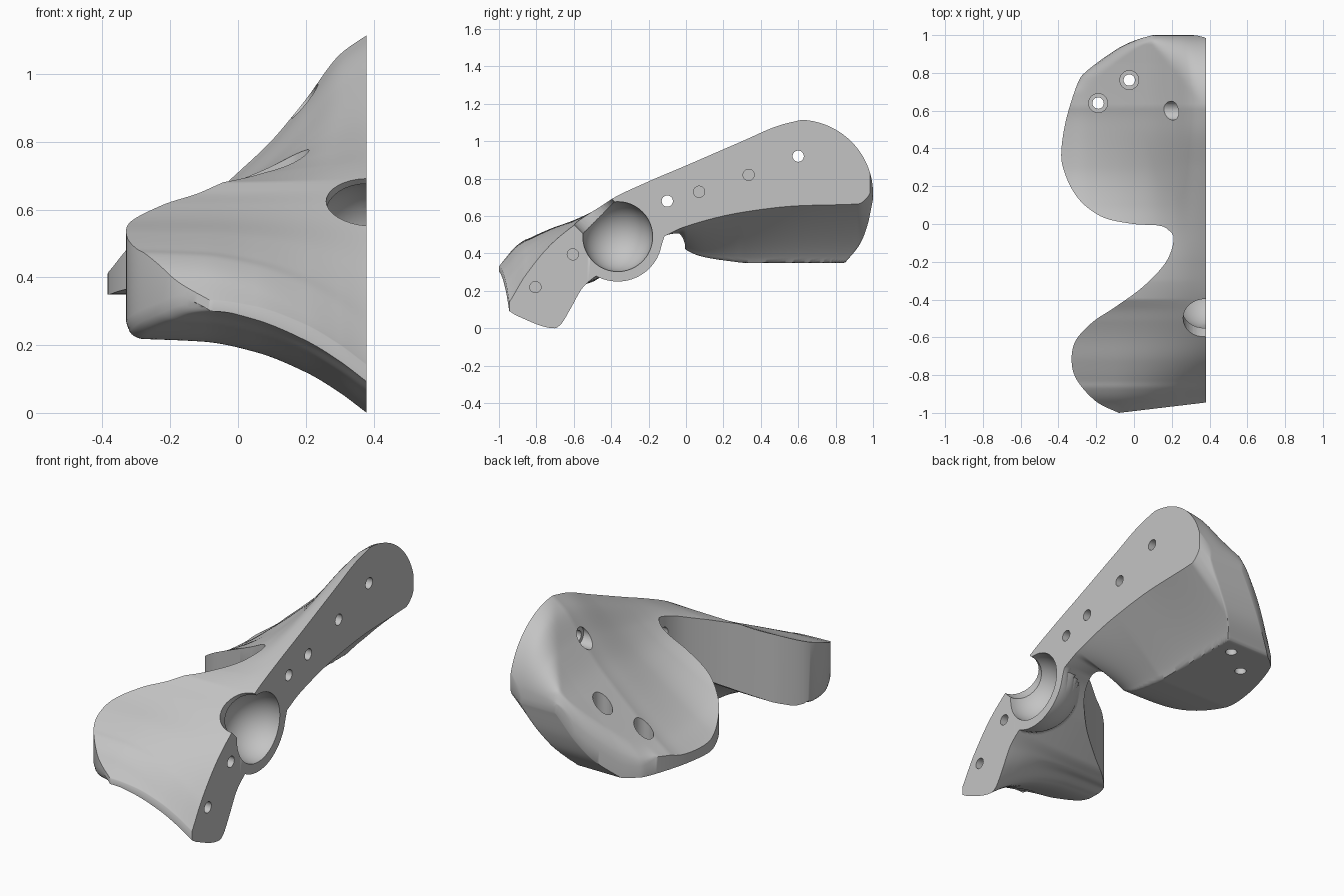
import bpy, bmesh, math
from mathutils import Vector

cube = bpy.data.objects.get("Cube")
if cube:
    bpy.data.objects.remove(cube)

FACE = 0.38      # flat mating face
COLS = 64        # columns from outline to mating face
BALL = Vector((FACE, -0.365, 0.49))


def clamp(v, lo=0.0, hi=1.0):
    return max(lo, min(hi, v))


def curve(*pts):
    """Smooth monotone interpolation through a few points."""
    n = len(pts)
    s = [(pts[i + 1][1] - pts[i][1]) / (pts[i + 1][0] - pts[i][0]) for i in range(n - 1)]
    m = [s[0]] + [2 * a * b / (a + b) if a * b > 0 else 0 for a, b in zip(s, s[1:])] + [s[-1]]

    def f(x):
        x = clamp(x, pts[0][0], pts[-1][0])
        i = next(k for k in range(n - 1) if x <= pts[k + 1][0])
        h = pts[i + 1][0] - pts[i][0]
        t = (x - pts[i][0]) / h
        return ((2*t**3 - 3*t*t + 1) * pts[i][1] + (t**3 - 2*t*t + t) * h * m[i]
                + (3*t*t - 2*t**3) * pts[i + 1][1] + (t**3 - t*t) * h * m[i + 1])
    return f


def quarter_round(d, radius):
    """Drop of a rounded edge at distance d from the rim."""
    return radius * (1 - math.sqrt(1 - (1 - clamp(d / radius)) ** 2))


# Profile of the mating face
spine_top = curve((-1, .07), (-.945, .14), (-.86, .28), (-.72, .45), (-.6, .55), (-.4, .69),
                  (-.2, .785), (0, .87), (.3, 1.0), (.5, 1.085), (.62, 1.115))
spine_bottom = curve((-1, .12), (-.95, .095), (-.9, .065), (-.7, 0), (-.67, .02), (-.62, .1),
                     (-.55, .22), (-.48, .28), (-.3, .4), (-.12, .49), (0, .545), (.3, .62),
                     (.6, .655), (.92, .665), (.97, .7), (1, .76))
# Crosswise shapes of the rear wing and the front wing
rear_cross = curve((-.385, .43), (-.33, .47), (-.25, .525), (-.1, .645), (0, .73), (.1, .82),
                   (.2, .935), (.3, 1.06), (FACE, 1.115))
front_arch = curve((-.33, .22), (-.1, .21), (.05, .18), (.2, .12), (.3, .06), (FACE, 0))
# How strongly each crosswise shape acts along the length
rear_weight = curve((-.4, 0), (-.2, .2), (0, .48), (.1, .62), (.3, .85), (.6, 1.05), (.85, 1.07))
arch_top = curve((-1, 1.25), (-.94, 1.2), (-.87, .93), (-.83, .75), (-.73, .41), (-.62, .16),
                 (-.52, .02), (-.44, -.05), (-.3, 0))
arch_bottom = curve((-1, .9), (-.9, .95), (-.7, 1), (-.62, .6), (-.55, .05), (-.48, -.1),
                    (-.33, -.15), (-.15, 0))
pad_level = curve((-.1, .5), (-.04, .49), (0, .42), (.1, .38), (.3, .35))
rear_wall = curve((.85, .35), (.93, .45), (.97, .55), (1, .69))


def top_z(x, y, left):
    z = spine_top(y) + rear_weight(y) * (rear_cross(x) - 1.115) + arch_top(y) * front_arch(x)
    start = clamp(.6 + .35 * (FACE - x) / .28, .6, .95)
    s = clamp((y - start) / (1 - start))
    z -= max(0, z - .72) * (1 - math.sqrt(1 - s * s))
    return z - quarter_round(x - left, .1) * clamp((y - .7) / .15) * clamp((1 - y) / .03)


def bottom_z(x, y, left):
    z = spine_bottom(y) + arch_bottom(y) * front_arch(x)
    if y > -.1:                                   # hollow down to the flat pad
        ramp = clamp((x - .07) / (FACE - .07)) ** .85
        pad = pad_level(y)
        z = max(pad + (spine_bottom(y) - pad) * ramp, rear_wall(y) if y > .85 else 0)
    elif y < -.6:                                 # rounded lower edge of front wing
        z += quarter_round(x - left, .05) * clamp((-.6 - y) / .1)
    r2 = .24 ** 2 - (x - BALL.x) ** 2 - (y - BALL.y) ** 2
    if r2 > 0:                                    # ball socket housing
        z = min(z, BALL.z - math.sqrt(r2))
    return min(z, top_z(x, y, left) - .03)


# Plan outline, front to back
outline = [Vector(p) for p in (
    (-.08, -1), (-.2, -.94), (-.3, -.83), (-.33, -.73), (-.31, -.62), (-.22, -.52), (-.1, -.44),
    (.05, -.33), (.17, -.2), (.21, -.08), (.18, -.03), (.13, -.008), (0, 0), (-.15, .03),
    (-.25, .09), (-.32, .17), (-.37, .28), (-.385, .38), (-.36, .55), (-.3, .74), (-.25, .81),
    (-.1, .92), (0, .97), (.1, 1))]
rows = []
for i in range(len(outline) - 1):
    b, c = outline[i], outline[i + 1]
    a = outline[i - 1] if i else b
    d = outline[min(i + 2, len(outline) - 1)]
    steps = max(4, round((c - b).length / .014))
    for k in range(steps):
        t = k / steps
        rows.append(.5 * (2*b + (c - a)*t + (2*a - 5*b + 4*c - d)*t*t
                          + (3*b - a - 3*c + d)*t**3))
rows.append(outline[-1])
for p, q in zip(rows, rows[1:]):
    q.y = max(q.y, p.y + .0005)

# Body: top and bottom skins over the outline, closed by walls
bm = bmesh.new()
upper, lower = [], []
for row in rows:
    front = .055 * clamp((-.75 - row.y) / .25)
    back = .015 * clamp((row.y - .8) / .2)
    us, ls = [], []
    for j in range(COLS + 1):
        x = row.x + (FACE - row.x) * j / COLS
        y = row.y + front * clamp((x + .08) / .46) - back * clamp((x - .3) / .08) ** 2
        us.append(bm.verts.new((x, y, top_z(x, y, row.x))))
        ls.append(bm.verts.new((x, y, bottom_z(x, y, row.x))))
    upper.append(us)
    lower.append(ls)
for skin in (upper, lower):
    for r, s in zip(skin, skin[1:]):
        for j in range(COLS):
            bm.faces.new((r[j], r[j + 1], s[j + 1], s[j]))
for j in (0, COLS):
    for i in range(len(rows) - 1):
        bm.faces.new((upper[i][j], upper[i + 1][j], lower[i + 1][j], lower[i][j]))
for i in (0, -1):
    for j in range(COLS):
        bm.faces.new((upper[i][j], upper[i][j + 1], lower[i][j + 1], lower[i][j]))
bmesh.ops.recalc_face_normals(bm, faces=bm.faces)
mesh = bpy.data.meshes.new("bracket_body")
bm.to_mesh(mesh)
bm.free()
body = bpy.data.objects.new("bracket_body", mesh)
bpy.context.collection.objects.link(body)

mat = bpy.data.materials.new("plain_grey")
mat.use_nodes = True
grey = (.55, .55, .55, 1)
mat.diffuse_color = grey
mat.node_tree.nodes["Principled BSDF"].inputs["Base Color"].default_value = grey
mesh.materials.append(mat)


def cut(cutter):
    """Subtract the cutter from the body, then discard it."""
    cutter.hide_render = True
    cutter.data.materials.append(mat)
    bpy.ops.object.select_all(action='DESELECT')
    bpy.context.view_layer.objects.active = body
    body.select_set(True)
    mod = body.modifiers.new("cut", 'BOOLEAN')
    mod.operation, mod.solver, mod.object = 'DIFFERENCE', 'EXACT', cutter
    bpy.ops.object.modifier_apply(modifier=mod.name)
    bpy.data.objects.remove(cutter)


def drill(start, end, radius):
    a, b = Vector(start), Vector(end)
    bpy.ops.mesh.primitive_cylinder_add(
        vertices=32, radius=radius, depth=(b - a).length, location=(a + b) / 2,
        rotation=(b - a).to_track_quat('Z', 'Y').to_euler())
    cut(bpy.context.object)


# Ball socket and its slanted opening
bpy.ops.mesh.primitive_uv_sphere_add(segments=48, ring_count=24, radius=.187, location=BALL)
cut(bpy.context.object)
drill(BALL, BALL + Vector((0, -.35, .35)), .12)

# Pin holes in the mating face: y, z, depth
for y, z, depth in ((-.1, .68, .5), (.07, .73, .12), (.335, .82, .12), (.6, .92, .5),
                    (-.605, .395, .12), (-.805, .22, .12)):
    drill((FACE + .05, y, z), (FACE - depth, y, z), .03)
drill((.24, .6, .92), (-.2, .6, .92), .05)

# Counterbored screw holes through the pad
for x, y in ((-.19, .64), (-.025, .762)):
    drill((x, y, .2), (x, y, 1.2), .03)
    drill((x, y, .45), (x, y, 1.2), .05)

bpy.ops.object.select_all(action='DESELECT')
body.select_set(True)
bpy.context.view_layer.objects.active = body
bpy.ops.object.shade_smooth_by_angle(angle=math.radians(45))
